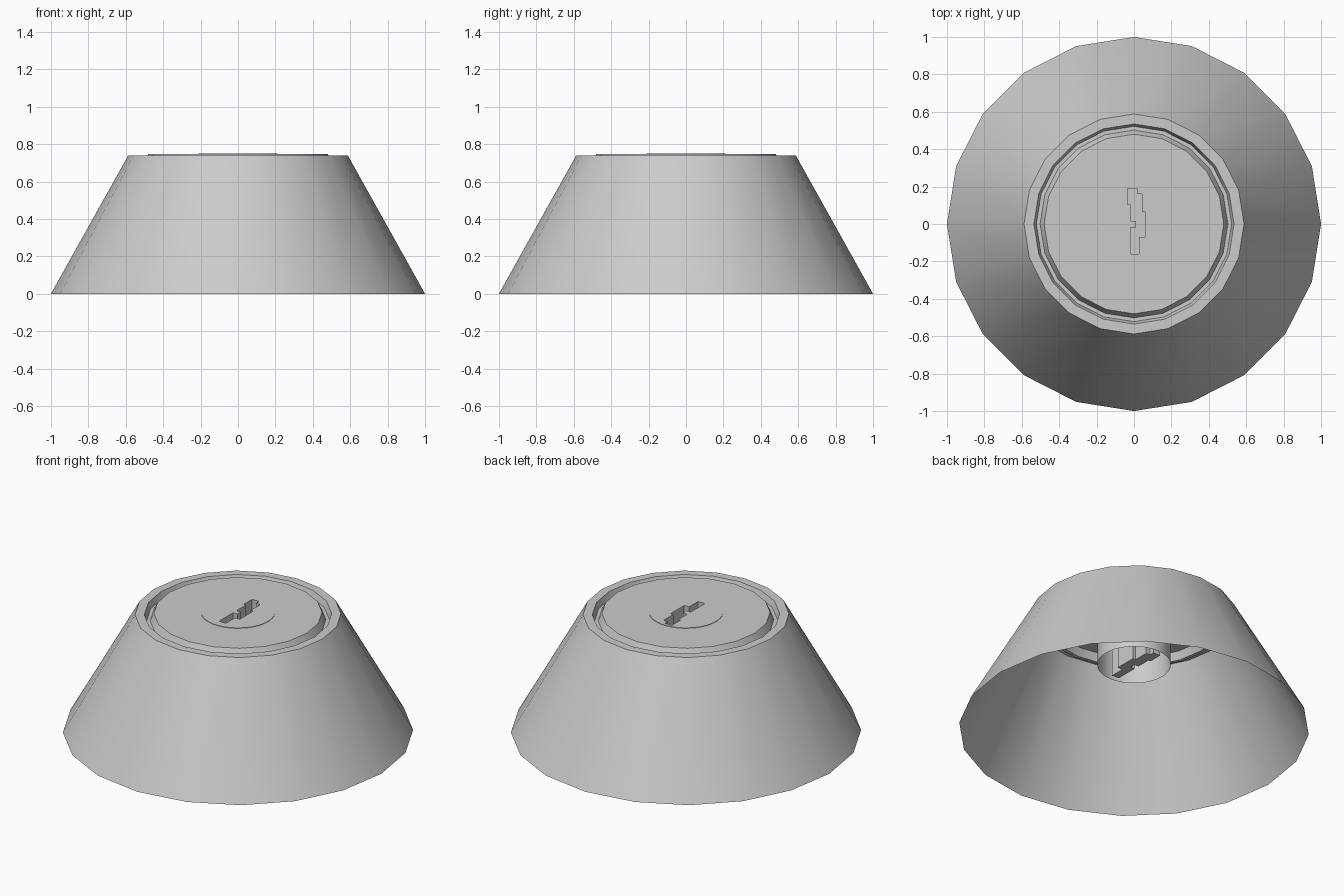
import bpy, bmesh
from math import sin, cos, pi, radians

if "Cube" in bpy.data.objects:
    bpy.data.objects.remove(bpy.data.objects["Cube"])


def ring(bm, pts, z):
    return [bm.verts.new((x, y, z)) for x, y in pts]


def circle(r, n):
    return [(r * cos(2 * pi * k / n), r * sin(2 * pi * k / n)) for k in range(n)]


def bridge(bm, lower, upper):
    n = len(lower)
    for k in range(n):
        m = (k + 1) % n
        bm.faces.new((lower[k], lower[m], upper[m], upper[k]))


def finish(bm, name):
    mesh = bpy.data.meshes.new(name)
    bm.normal_update()
    bm.to_mesh(mesh)
    bm.free()
    obj = bpy.data.objects.new(name, mesh)
    bpy.context.collection.objects.link(obj)
    bpy.ops.object.select_all(action='DESELECT')
    obj.select_set(True)
    bpy.context.view_layer.objects.active = obj
    bpy.ops.object.shade_smooth_by_angle(angle=radians(30))
    return obj


def lathe(name, profile, n):
    bm = bmesh.new()
    rings = [ring(bm, circle(r, n), z) for r, z in profile]
    for a, b in zip(rings, rings[1:]):
        bridge(bm, a, b)
    return finish(bm, name)


# Open conical skirt with flat rim, groove and raised face plate
lathe("housing", [(1.0, 0), (0.588, 0.738), (0.535, 0.738), (0.522, 0.70),
                  (0.502, 0.70), (0.48, 0.746), (0.204, 0.746)], 20)

# Lock barrel: open-bottomed tube whose top is pierced by a stepped keyway pocket
TOP, BOTTOM = 0.749, 0.42
keyway = [(-.035, .19), (-.035, .105), (-.02, .105), (-.02, .015), (.01, .015),
          (.01, -.02), (-.02, -.02), (-.02, -.16), (.028, -.16), (.028, -.07),
          (.062, -.07), (.062, .065), (.043, .065), (.043, .16), (.015, .16),
          (.015, .19)]
bm = bmesh.new()
outer = ring(bm, circle(0.21, 48), TOP)
slot = ring(bm, keyway, TOP)
edges = [bm.edges.new((loop[k - 1], loop[k]))
         for loop in (outer, slot) for k in range(len(loop))]
bmesh.ops.triangle_fill(bm, edges=edges, use_beauty=True, normal=(0, 0, 1))
bridge(bm, ring(bm, circle(0.21, 48), BOTTOM), outer)
floor = ring(bm, keyway, BOTTOM - 0.01)
bridge(bm, slot, floor)
bm.faces.new(floor)
finish(bm, "lock_barrel")
